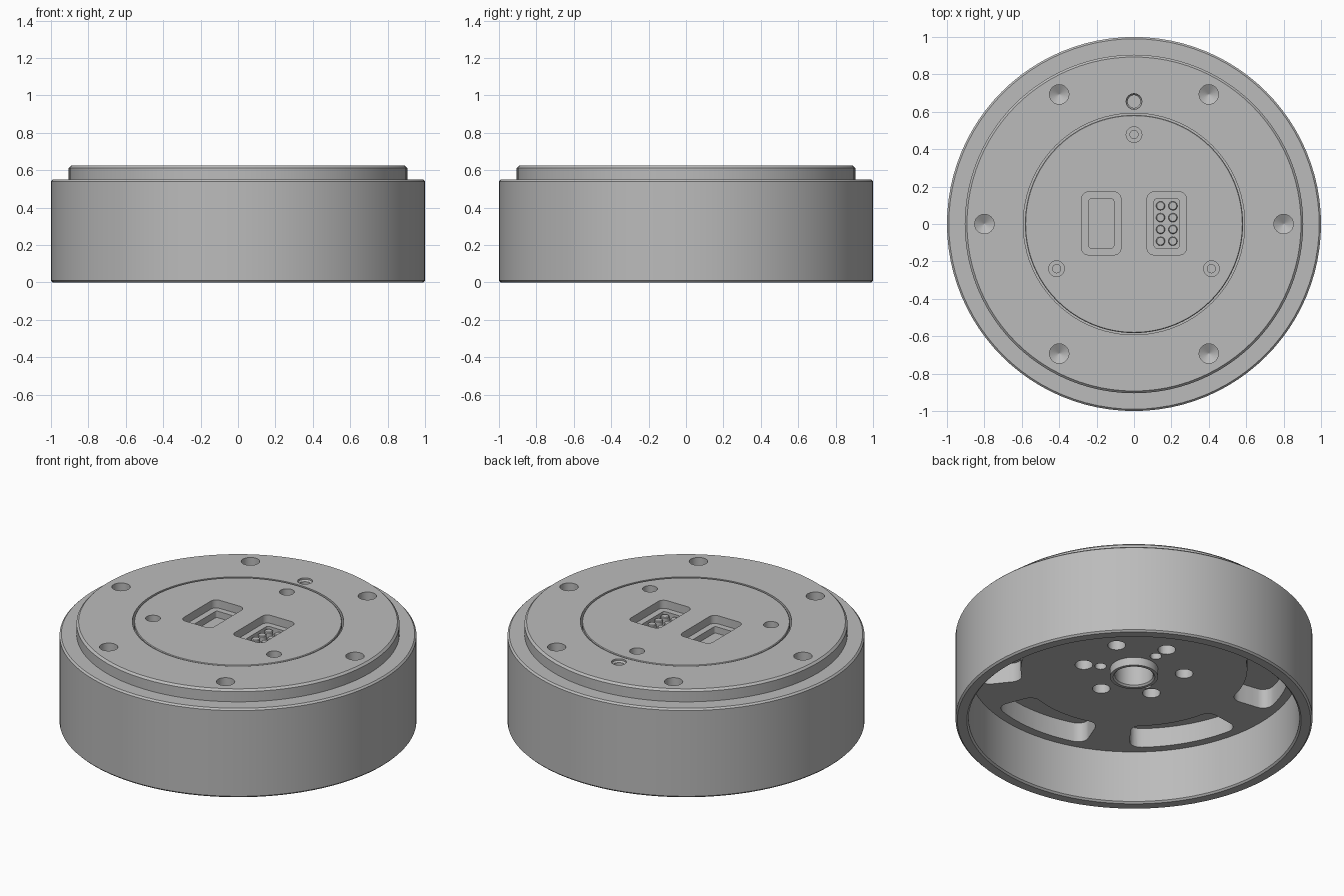
import bpy, bmesh
from math import sin, cos, pi, radians, ceil
from mathutils import Vector

cube = bpy.data.objects.get("Cube")
if cube:
    bpy.data.objects.remove(cube)

metal = bpy.data.materials.new("plain grey metal")
metal.use_nodes = True
GREY = (0.5, 0.5, 0.5, 1)
metal.diffuse_color = GREY
metal.node_tree.nodes["Principled BSDF"].inputs["Base Color"].default_value = GREY


def circle(r, n):
    return [Vector((r * cos(2 * pi * i / n), r * sin(2 * pi * i / n))) for i in range(n)]


def rounded_rect(w, h, r, step=9):
    """Rectangle with rounded corners, long edges split to the given step."""
    corners = []
    for k, (sx, sy) in enumerate([(1, 1), (-1, 1), (-1, -1), (1, -1)]):
        for i in range(6):
            a = pi / 2 * (k + i / 5)
            corners.append(Vector((sx * (w / 2 - r) + r * cos(a), sy * (h / 2 - r) + r * sin(a))))
    pts = []
    for p, q in zip(corners, corners[1:] + corners[:1]):
        n = max(1, ceil((q - p).length / step))
        pts += [p.lerp(q, i / n) for i in range(n)]
    return pts


def loft(bm, rings, at=(0, 0)):
    """Closed solid skinned through a stack of (outline, z) rings."""
    loops = [[bm.verts.new((p.x + at[0], p.y + at[1], z)) for p in pts] for pts, z in rings]
    faces = [bm.faces.new(loops[0]), bm.faces.new(loops[-1])]
    n = len(loops[0])
    for a, b in zip(loops, loops[1:]):
        for i in range(n):
            j = (i + 1) % n
            faces.append(bm.faces.new((a[i], a[j], b[j], b[i])))
    bmesh.ops.recalc_face_normals(bm, faces=faces)


def turn(bm, profile, n, at=(0, 0)):
    loft(bm, [(circle(r, n), z) for r, z in profile], at)


def polar(r, deg):
    return r * cos(radians(deg)), r * sin(radians(deg))


def make(name, bm):
    me = bpy.data.meshes.new(name)
    bm.to_mesh(me)
    bm.free()
    me.materials.append(metal)
    ob = bpy.data.objects.new(name, me)
    bpy.context.collection.objects.link(ob)
    return ob


def carve(ob, cutter_bm):
    cutter = make(ob.name + "_cutter", cutter_bm)
    cutter.hide_render = True
    mod = ob.modifiers.new("cut", 'BOOLEAN')
    mod.object, mod.operation, mod.solver = cutter, 'DIFFERENCE', 'EXACT'
    dg = bpy.context.evaluated_depsgraph_get()
    me = bpy.data.meshes.new_from_object(ob.evaluated_get(dg))
    ob.modifiers.clear()
    ob.data = me
    bpy.data.objects.remove(cutter)


TOP, FLOOR, SEAT = 0.625, 0.33, 0.52

# Housing: bore, hub boss, underside well, rim, outer wall, stepped flange, cover seat
bm = bmesh.new()
turn(bm, [(0.107, 0.45), (0.107, 0.29), (0.117, 0.28), (0.135, 0.28), (0.135, FLOOR),
          (0.927, FLOOR), (0.927, 0.01), (0.937, 0), (0.99, 0), (1, 0.01),
          (1, 0.54), (0.99, 0.55), (0.905, 0.55), (0.905, 0.613), (0.893, TOP),
          (0.592, TOP), (0.592, SEAT)], 96)
housing = make("housing", bm)

cut = bmesh.new()
# Flange mounting holes with drill points
for k in range(6):
    turn(cut, [(0.052, 0.7), (0.052, 0.53), (0.002, 0.5)], 24, polar(0.8, 60 * k))
# Alignment hole
turn(cut, [(0.042, 0.7), (0.042, 0.615), (0.034, 0.605), (0.034, 0.54)], 24, (0, 0.655))
# Underside slots, bent around the axis, and hub bolt holes
MID = 0.755
for k in range(6):
    angle = radians(30 + 60 * k)
    bent = []
    for p in rounded_rect(0.57, 0.24, 0.06, 0.04):
        r, a = MID + p.y, angle - p.x / MID
        bent.append(Vector((r * cos(a), r * sin(a))))
    loft(cut, [(bent, 0.2), (bent, 0.45)])
    turn(cut, [(0.05, 0.2), (0.05, 0.45)], 24, polar(0.285, 30 + 60 * k))
for k in range(3):
    turn(cut, [(0.033, 0.2), (0.033, 0.43)], 20, polar(0.19, 90 + 120 * k))
carve(housing, cut)

# Cover plate seated inside the flange
bm = bmesh.new()
turn(bm, [(0.583, SEAT), (0.583, 0.621), (0.579, TOP)], 96)
cover = make("cover_plate", bm)

cut = bmesh.new()
# Counterbored screw holes
for k in range(3):
    turn(cut, [(0.042, 0.7), (0.042, 0.585), (0.022, 0.585), (0.022, 0.54)], 24,
         polar(0.478, 90 + 120 * k))
# Two stepped connector pockets
for side in (-1, 1):
    outer = rounded_rect(0.21, 0.336, 0.035)
    inner = rounded_rect(0.134, 0.262, 0.012)
    loft(cut, [(outer, 0.7), (outer, 0.575), (inner, 0.575), (inner, 0.535)], (side * 0.175, 0.003))
carve(cover, cut)

# Contact pins in the left pocket
bm = bmesh.new()
for i in range(2):
    for j in range(4):
        turn(bm, [(0.024, 0.53), (0.024, 0.565), (0.02, 0.569)], 20,
             (0.142 + 0.066 * i, -0.092 + 0.063 * j))
pins = make("contact_pins", bm)

# Smooth shading with crisp machined edges
for ob in bpy.context.view_layer.objects:
    ob.select_set(ob in (housing, cover, pins))
bpy.context.view_layer.objects.active = housing
bpy.ops.object.shade_smooth_by_angle(angle=radians(30))
